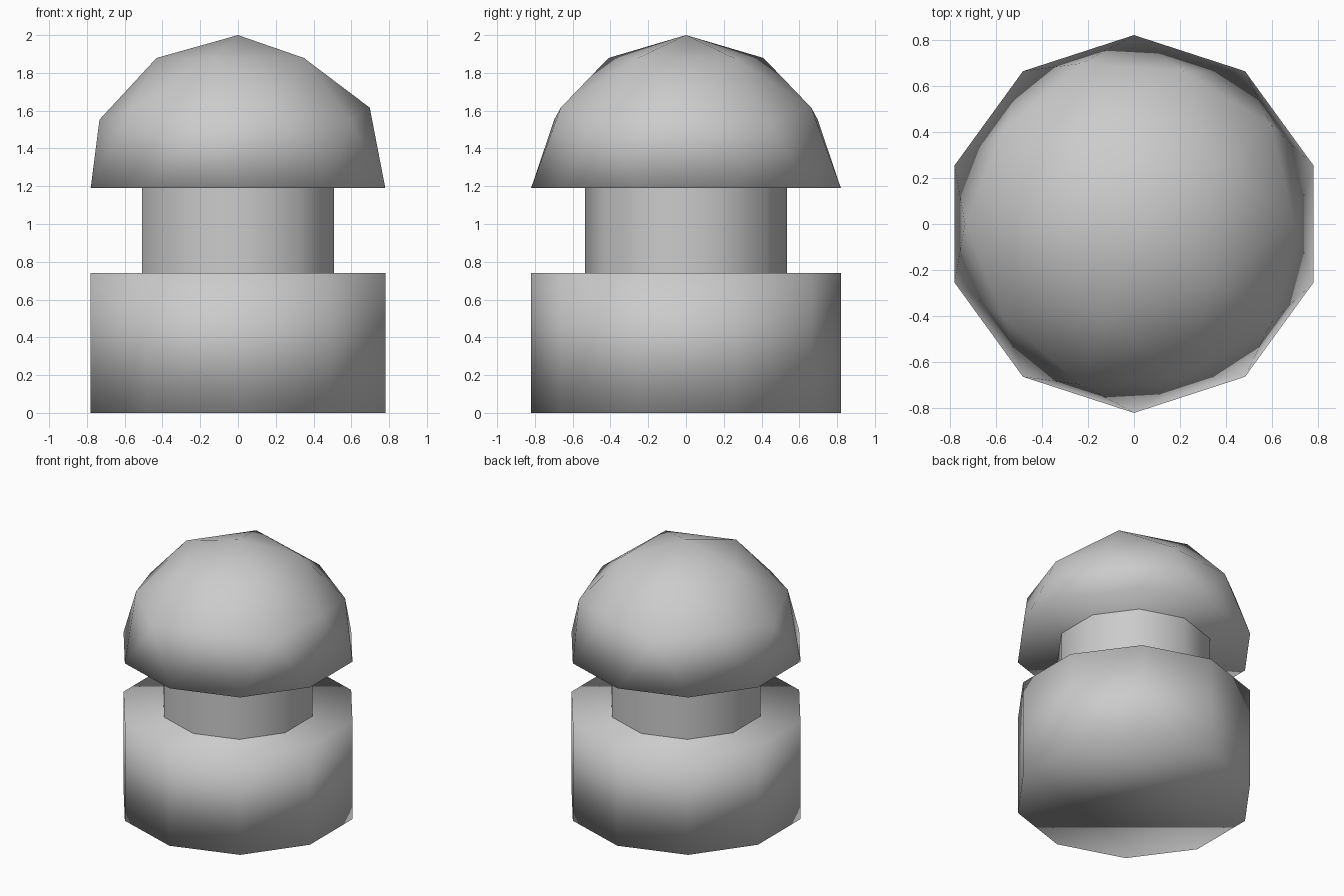
import bpy
import bmesh
from math import radians
from mathutils import Matrix

if "Cube" in bpy.data.objects:
    bpy.data.objects.remove(bpy.data.objects["Cube"])

R = 0.82          # outer radius of base and cap
NECK_R = 0.535
Z_NECK, Z_CAP, Z_TOP = 0.74, 1.19, 2.0
SIDES = 10


def finish(name, bm):
    """Turn the bmesh into a fully smooth-shaded object."""
    bmesh.ops.recalc_face_normals(bm, faces=bm.faces)
    for f in bm.faces:
        f.smooth = True
    mesh = bpy.data.meshes.new(name)
    bm.to_mesh(mesh)
    bm.free()
    obj = bpy.data.objects.new(name, mesh)
    bpy.context.collection.objects.link(obj)
    return obj


def drum(name, radius, z0, z1, caps):
    """Ten-sided drum with corners on the y axis."""
    bm = bmesh.new()
    place = Matrix.Translation((0, 0, (z0 + z1) / 2)) @ Matrix.Rotation(radians(90), 4, 'Z')
    bmesh.ops.create_cone(bm, cap_ends=caps, segments=SIDES, radius1=radius,
                          radius2=radius, depth=z1 - z0, matrix=place)
    # put one corner exactly on the +y axis
    v = max(bm.verts, key=lambda p: p.co.y)
    if abs(v.co.x) > 1e-3:
        bmesh.ops.rotate(bm, verts=bm.verts, matrix=Matrix.Rotation(radians(18), 3, 'Z'))
    return finish(name, bm)


# base and neck
drum("base", R, 0, Z_NECK, True)
drum("neck", NECK_R, Z_NECK, Z_CAP, False)

# domed cap: upper half of a low-poly icosphere, closed underneath
bm = bmesh.new()
bmesh.ops.create_icosphere(bm, subdivisions=2, radius=1)
bmesh.ops.delete(bm, geom=[v for v in bm.verts if v.co.z < -0.01], context='VERTS')
bmesh.ops.contextual_create(bm, geom=[e for e in bm.edges if e.is_boundary])
bmesh.ops.rotate(bm, verts=bm.verts, matrix=Matrix.Rotation(radians(180), 3, 'Z'))
bmesh.ops.scale(bm, verts=bm.verts, vec=(R, R, Z_TOP - Z_CAP))
bmesh.ops.translate(bm, verts=bm.verts, vec=(0, 0, Z_CAP))
finish("domed_cap", bm)
